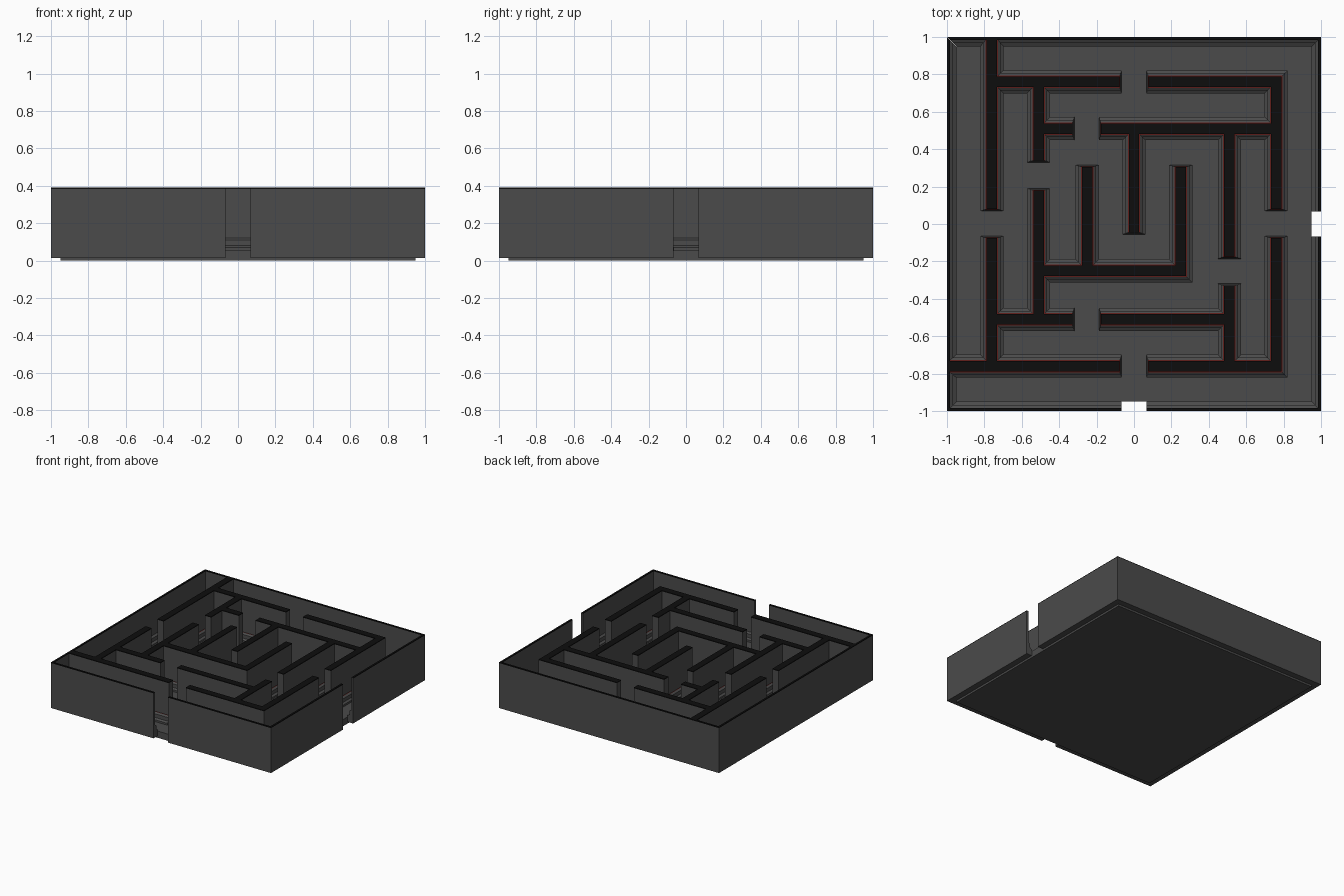
import bpy, bmesh
from mathutils import Matrix

if "Cube" in bpy.data.objects:
    bpy.data.objects.remove(bpy.data.objects["Cube"])


def material(name, rgb):
    m = bpy.data.materials.new(name)
    m.diffuse_color = (*rgb, 1)
    m.use_nodes = True
    m.node_tree.nodes["Principled BSDF"].inputs["Base Color"].default_value = m.diffuse_color
    return m


GREY = material("dark grey", (0.07, 0.07, 0.07))
BLACK = material("black cap", (0.004, 0.004, 0.004))
RED = material("dark red trim", (0.12, 0.012, 0.01))


def finish(bm, name):
    bmesh.ops.recalc_face_normals(bm, faces=bm.faces[:])
    me = bpy.data.meshes.new(name)
    bm.to_mesh(me)
    bm.free()
    for m in (GREY, BLACK, RED):
        me.materials.append(m)
    ob = bpy.data.objects.new(name, me)
    bpy.context.collection.objects.link(ob)
    return ob


def loft(bm, rings, mats, closed_profile):
    """Bridge consecutive loops of points, with one material per band."""
    loops = [[bm.verts.new(p) for p in r] for r in rings]
    n = len(loops[0])
    for i, (a, b) in enumerate(zip(loops, loops[1:])):
        for k in range(n):
            f = bm.faces.new((a[k], a[(k + 1) % n], b[(k + 1) % n], b[k]))
            f.material_index = mats[k] if closed_profile else mats[i]
    bm.faces.new(loops[0])
    f = bm.faces.new(loops[-1])
    if not closed_profile:
        f.material_index = mats[-1]


# Floor slab
bm = bmesh.new()
bmesh.ops.create_cube(bm, size=1, matrix=Matrix.Translation((0, 0, 0.0275))
                      @ Matrix.Diagonal((1.896, 1.896, 0.055, 1)))
finish(bm, "floor")

# Outer walls: (inset, height) section with stepped skirting, mitred corners
SECTION = [(0, .015), (0, .384), (0, .39), (.016, .39), (.016, .384),
           (.016, .12), (.033, .11), (.033, .08), (.05, .07), (.05, .015)]
SECTION_MATS = [0, 1, 1, 1, 0, 0, 0, 0, 0, 0]
GAP = 0.066


def outer_wall(name, turn, start, end):
    """Front-side wall from start to end (None = mitred corner), then turned."""
    rings = []
    for pos, sign in ((start, -1), (end, 1)):
        rings.append([(sign * (1 - d) if pos is None else pos, d - 1, z)
                      for d, z in SECTION])
    bm = bmesh.new()
    loft(bm, rings, SECTION_MATS, True)
    bm.transform(Matrix.Rotation(turn * 1.5707963, 4, 'Z'))
    finish(bm, name)


for side, turn in (("front", 0), ("right", 1)):
    outer_wall(side + "_wall_a", turn, None, -GAP)
    outer_wall(side + "_wall_b", turn, GAP, None)
outer_wall("back_wall", 2, None, None)
outer_wall("left_wall", 3, None, None)

# Inner walls: (offset, height) levels with skirting, red line and black cap
HALF = 0.028
LEVELS = [(.034, .04), (.034, .07), (.018, .08), (.018, .11),
          (.005, .12), (0, .1205), (0, .384), (0, .39)]
LEVEL_MATS = [0, 0, 0, 0, 2, 0, 1]
CORNERS = (0.788, 0.278)    # ends that meet another wall at an outer corner


def inner_wall(name, c, a, b, vertical):
    rings = []
    for off, z in LEVELS:
        lo = a - off * (1 if abs(a) in CORNERS else 0.32)
        hi = b + off * (1 if abs(b) in CORNERS else 0.32)
        w = HALF + off
        pts = [(lo, c - w), (hi, c - w), (hi, c + w), (lo, c + w)]
        rings.append([(q, p, z) if vertical else (p, q, z) for p, q in pts])
    bm = bmesh.new()
    loft(bm, rings, LEVEL_MATS, False)
    finish(bm, name)


# Walls running front to back: x, from y, to y
LENGTHWISE = [(-.76, .08, .985), (-.76, -.76, -.075), (-.51, .34, .76),
              (-.51, -.51, .18), (-.25, -.25, .305), (0, -.045, .51),
              (.25, -.278, .305), (.51, -.175, .51), (.51, -.76, -.33),
              (.76, .08, .788), (.76, -.788, -.075)]
# Walls running left to right: y, from x, to x
CROSSWISE = [(.76, -.76, -.077), (.76, .077, .788), (.51, -.51, -.33),
             (.51, -.177, .76), (-.25, -.51, .278), (-.51, -.76, -.33),
             (-.51, -.177, .51), (-.76, -.985, -.077), (-.76, .077, .788)]
for i, (c, a, b) in enumerate(LENGTHWISE):
    inner_wall(f"lengthwise_wall_{i + 1}", c, a, b, True)
for i, (c, a, b) in enumerate(CROSSWISE):
    inner_wall(f"crosswise_wall_{i + 1}", c, a, b, False)
